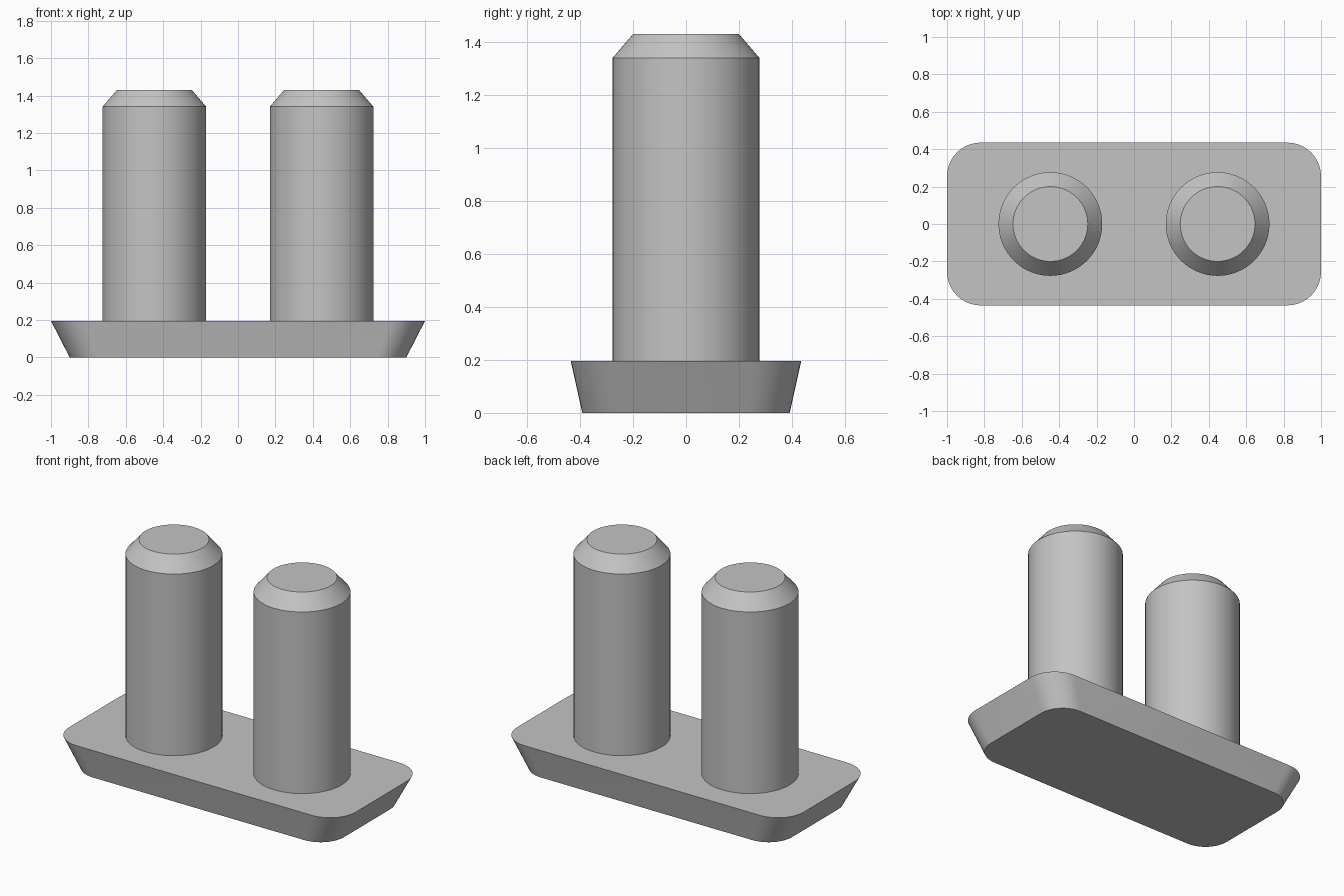
import bpy
import bmesh
from math import cos, sin, pi, radians

cube = bpy.data.objects.get("Cube")
if cube:
    bpy.data.objects.remove(cube)

# Single grey finish
GREY = (0.55, 0.55, 0.55, 1)
grey = bpy.data.materials.new("plain grey")
grey.use_nodes = True
grey.diffuse_color = GREY
grey.node_tree.nodes["Principled BSDF"].inputs["Base Color"].default_value = GREY


def loft(name, rings, location=(0, 0, 0)):
    """Skin a stack of equal-length point rings and cap both ends."""
    bm = bmesh.new()
    loops = [[bm.verts.new(p) for p in ring] for ring in rings]
    n = len(loops[0])
    for low, high in zip(loops, loops[1:]):
        for i in range(n):
            j = (i + 1) % n
            bm.faces.new((low[i], low[j], high[j], high[i]))
    bm.faces.new(loops[0][::-1])
    bm.faces.new(loops[-1])
    mesh = bpy.data.meshes.new(name)
    bm.to_mesh(mesh)
    bm.free()
    mesh.materials.append(grey)
    obj = bpy.data.objects.new(name, mesh)
    obj.location = location
    bpy.context.collection.objects.link(obj)
    bpy.ops.object.select_all(action='DESELECT')
    obj.select_set(True)
    bpy.context.view_layer.objects.active = obj
    bpy.ops.object.shade_smooth_by_angle(angle=radians(25))
    return obj


def circle(radius, z, sides=64):
    return [(radius * cos(2 * pi * i / sides), radius * sin(2 * pi * i / sides), z)
            for i in range(sides)]


def rounded_rectangle(half_x, half_y, radius, z, steps=10):
    points = []
    for quarter, (sx, sy) in enumerate(((1, 1), (-1, 1), (-1, -1), (1, -1))):
        for k in range(steps + 1):
            a = (quarter + k / steps) * pi / 2
            points.append((sx * (half_x - radius) + radius * cos(a),
                           sy * (half_y - radius) + radius * sin(a), z))
    return points


# Base plate, tapering evenly towards the bottom
BASE_TOP = 0.195
TAPER = 0.9
loft("base_plate", [rounded_rectangle(s, 0.435 * s, 0.18 * s, z)
                    for s, z in ((TAPER, 0), (1, BASE_TOP))])

# Two chamfered pegs standing on the plate
for side, x in (("left", 0.447), ("right", -0.447)):
    loft(side + "_peg",
         [circle(r, z) for r, z in ((0.277, BASE_TOP), (0.277, 1.34), (0.2, 1.43))],
         (x, 0, 0))
